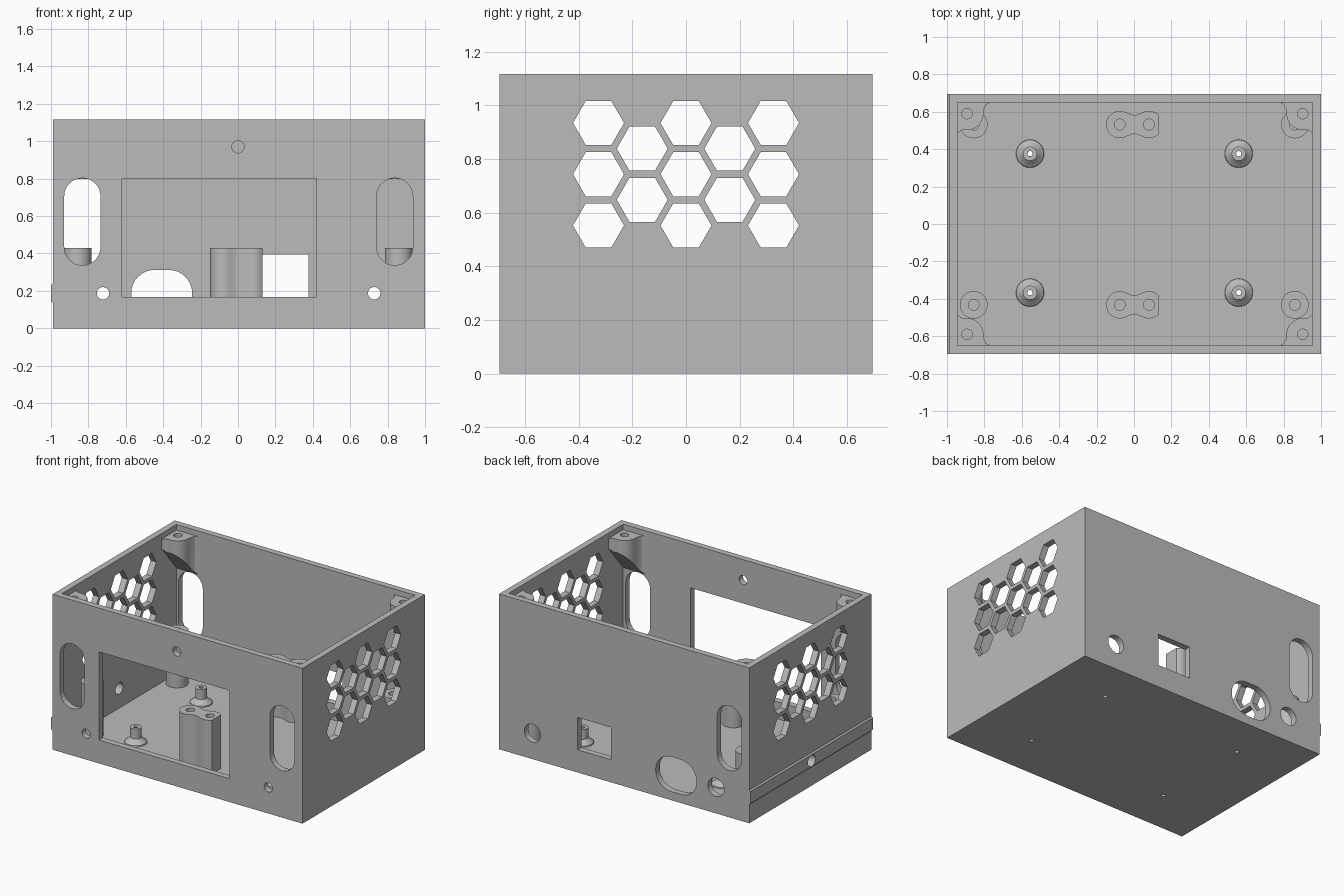
import bpy, bmesh
from math import sin, cos, pi, radians

if "Cube" in bpy.data.objects:
    bpy.data.objects.remove(bpy.data.objects["Cube"])

grey = bpy.data.materials.new("plain_grey")
grey.use_nodes = True
grey.diffuse_color = (0.5, 0.5, 0.5, 1)
grey.node_tree.nodes["Principled BSDF"].inputs["Base Color"].default_value = (0.5, 0.5, 0.5, 1)


def finish(name, bm):
    bmesh.ops.recalc_face_normals(bm, faces=bm.faces)
    mesh = bpy.data.meshes.new(name)
    bm.to_mesh(mesh)
    bm.free()
    mesh.materials.append(grey)
    obj = bpy.data.objects.new(name, mesh)
    bpy.context.collection.objects.link(obj)
    return obj


def arc(x, y, r, start=0, end=360, n=32):
    full = end - start == 360
    steps = n if full else n - 1
    return [(x + r * cos(radians(start + (end - start) * i / steps)),
             y + r * sin(radians(start + (end - start) * i / steps))) for i in range(n)]


def rect(x0, x1, y0, y1):
    return [(x0, y0), (x1, y0), (x1, y1), (x0, y1)]


def slot(x, y, hx, hy):
    """Stadium outline, rounded on its short ends."""
    r = min(hx, hy)
    if hx > hy:
        return arc(x + hx - r, y, r, -90, 90, 17) + arc(x - hx + r, y, r, 90, 270, 17)
    return arc(x, y + hy - r, r, 0, 180, 17) + arc(x, y - hy + r, r, 180, 360 - 0.001, 17)


def add_prism(bm, pts, axis, lo, hi):
    place = {"x": lambda a, b, t: (t, a, b),
             "y": lambda a, b, t: (a, t, b),
             "z": lambda a, b, t: (a, b, t)}[axis]
    ends = [[bm.verts.new(place(a, b, t)) for a, b in pts] for t in (lo, hi)]
    bm.faces.new(ends[0])
    bm.faces.new(ends[1][::-1])
    for i in range(len(pts)):
        j = (i + 1) % len(pts)
        bm.faces.new((ends[0][i], ends[0][j], ends[1][j], ends[1][i]))
    return ends


def prism(name, *args):
    bm = bmesh.new()
    add_prism(bm, *args)
    return finish(name, bm)


def cut(obj, prisms):
    """Subtract a list of prisms from the object."""
    bm = bmesh.new()
    for p in prisms:
        add_prism(bm, *p)
    cutter = finish("cutter", bm)
    cutter.hide_render = True
    mod = obj.modifiers.new("cut", "BOOLEAN")
    mod.operation, mod.solver, mod.object = "DIFFERENCE", "EXACT", cutter
    bpy.context.view_layer.objects.active = obj
    bpy.ops.object.modifier_apply(modifier=mod.name)
    bpy.data.objects.remove(cutter)


def smooth(obj):
    bpy.ops.object.select_all(action="DESELECT")
    obj.select_set(True)
    bpy.context.view_layer.objects.active = obj
    bpy.ops.object.shade_smooth_by_angle(angle=radians(30))


LEFT, RIGHT, DEPTH, TOP, WALL = -0.99, 1.0, 0.695, 1.117, 0.045
STANDOFFS = [(x, y) for x in (-0.556, 0.56) for y in (-0.367, 0.376)]
FRONT = ("y", -DEPTH - 0.1, -DEPTH + 0.07)
BACK = ("y", DEPTH - 0.07, DEPTH + 0.1)

# Open box
case = prism("case", rect(LEFT, RIGHT, -DEPTH, DEPTH), "z", 0, TOP)
cut(case, [(rect(LEFT + WALL, RIGHT - WALL, -DEPTH + WALL, DEPTH - WALL), "z", WALL, TOP + 0.2)])

# Honeycomb vents through both side walls
holes = []
for col in range(-2, 3):
    odd = col % 2
    for row in range(2 if odd else 3):
        z = 0.552 + 0.191 * row + (0.0955 if odd else 0)
        holes.append((arc(0.163 * col, z, 0.095, n=6), "x", -1.2, 1.2))

# Front openings: window, two slots, three screw holes
holes += [(rect(-0.62, 0.42, 0.168, 0.802), *FRONT),
          (slot(-0.832, 0.57, 0.097, 0.233), *FRONT),
          (slot(0.838, 0.57, 0.097, 0.233), *FRONT)]
holes += [(arc(x, z, 0.033), *FRONT) for x, z in ((-0.722, 0.187), (0.728, 0.187), (0, 0.97))]

# Back openings: slot, oval, rectangle, two round holes
holes += [(slot(-0.832, 0.57, 0.097, 0.233), *BACK),
          (slot(-0.408, 0.187, 0.163, 0.125), *BACK),
          (rect(0.112, 0.376, 0.163, 0.395), *BACK)]
holes += [(arc(x, 0.187, 0.065), *BACK) for x in (-0.725, 0.735)]

# Side cable hole and floor screw holes
side_hole = (arc(0, 0.187, 0.042), "x", LEFT - 0.1, LEFT + 0.1)
holes.append(side_hole)
holes += [(arc(x, y, 0.014, n=16), "z", -0.1, 0.1) for x, y in STANDOFFS]
cut(case, holes)
smooth(case)

# Raised rail along the left-hand image side, with chamfered edges
rail = prism("side_rail", [(LEFT + 0.005, 0.13), (LEFT, 0.135), (-1, 0.145), (-1, 0.23),
                           (LEFT, 0.24), (LEFT + 0.005, 0.245)], "y", -DEPTH, DEPTH)
cut(rail, [side_hole])
smooth(rail)

# Flared board standoffs
for x, y in STANDOFFS:
    profile = [(0.014, WALL), (0.075, WALL), (0.073, 0.053), (0.054, 0.067),
               (0.038, 0.085), (0.038, 0.156), (0.014, 0.156)]
    bm = bmesh.new()
    n = 32
    rings = [[bm.verts.new((x + r * cos(2 * pi * i / n), y + r * sin(2 * pi * i / n), z))
              for i in range(n)] for r, z in profile]
    for a, b in zip(rings, rings[1:] + rings[:1]):
        for i in range(n):
            j = (i + 1) % n
            bm.faces.new((a[i], a[j], b[j], b[i]))
    smooth(finish("board_standoff", bm))

# Lower screw posts: round ones near the corners, double ones mid-wall
POST_TOP = 0.43
for y in (-0.432, 0.532):
    for x in (-0.857, 0.86):
        post = prism("round_post", arc(x, y, 0.074), "z", WALL - 0.005, POST_TOP)
        cut(post, [(arc(x, y, 0.029, n=24), "z", 0.2, 0.6)])
        smooth(post)
    xa, xb = -0.076, 0.08
    half = (arc(xb, 0, 0.073, 45, 120, 8) + [(0.018, 0.053), (0.002, 0.05), (-0.014, 0.053)]
            + arc(xa, 0, 0.073, 60, 180, 13))
    outline = half + [(a, -b) for a, b in half[-2::-1]]
    post = prism("double_post", [(a, y + b) for a, b in outline], "z", WALL - 0.005, POST_TOP)
    cut(post, [(arc(x, y, 0.029, n=24), "z", 0.2, 0.6) for x in (xa, xb)])
    smooth(post)

# Lid screw bosses in the upper corners, undersides sloping down to the wall
boss = ([(-0.005, -0.005), (0.176, -0.005), (0.174, 0), (0.155, 0.012), (0.143, 0.035)]
        + arc(0.053, 0.06, 0.087, 0, 100, 12) + [(0.02, 0.15), (0.007, 0.16), (-0.005, 0.172)])
for sx, wall_x in ((1, LEFT + WALL), (-1, RIGHT - WALL)):
    for sy in (1, -1):
        wall_y = -sy * (DEPTH - WALL)
        bm = bmesh.new()
        low, high = add_prism(bm, [(wall_x + sx * u, wall_y + sy * v) for u, v in boss],
                              "z", 0.8, 1.077)
        for vert, (u, v) in zip(low, boss):
            vert.co.z = 0.805 + 1.2 * v
        obj = finish("corner_boss", bm)
        cut(obj, [(arc(wall_x + sx * 0.053, wall_y + sy * 0.06, 0.028, n=24), "z", 0.96, 1.2)])
        smooth(obj)
